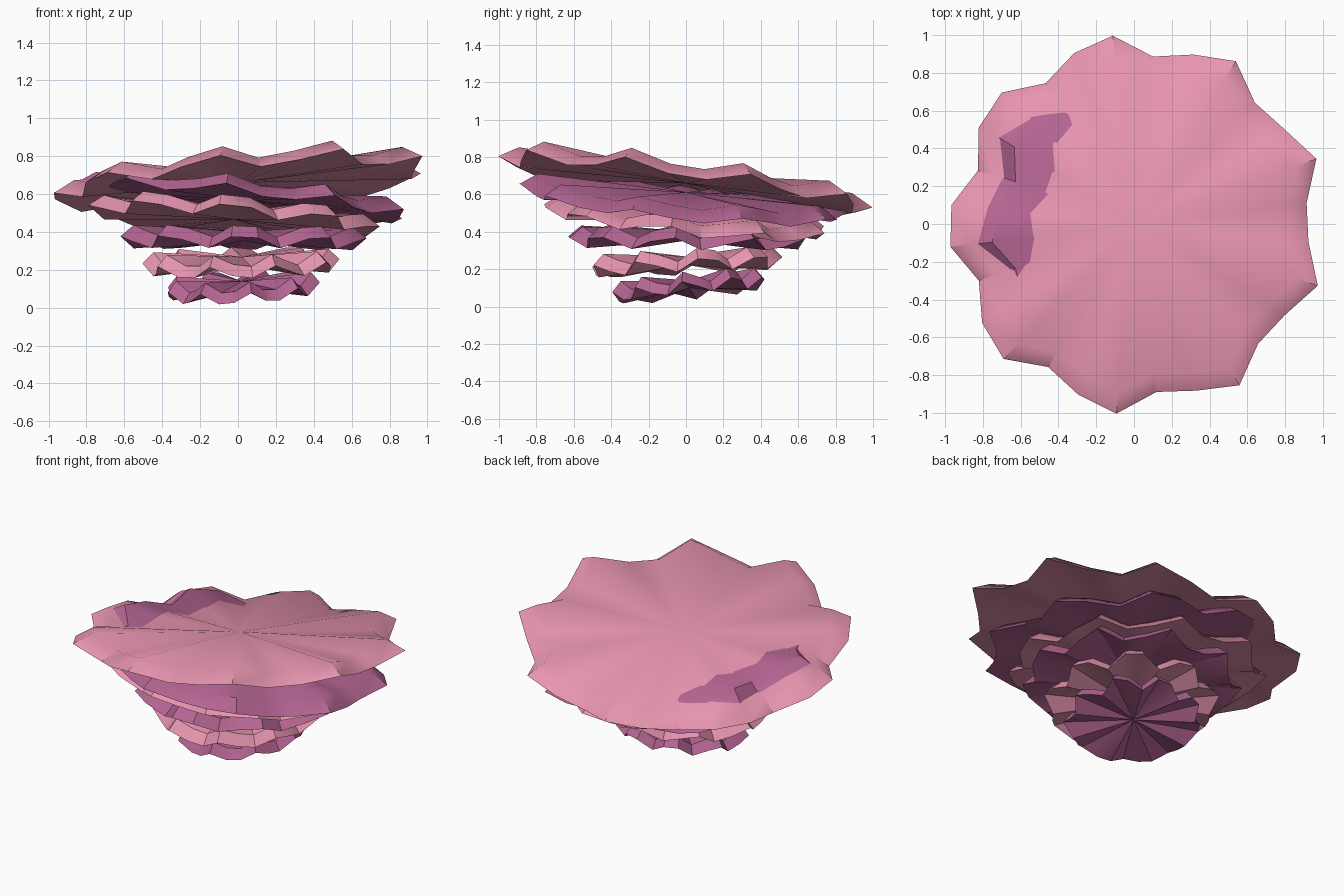
import bpy, math

if "Cube" in bpy.data.objects:
    bpy.data.objects.remove(bpy.data.objects["Cube"])

def material(name, rgb):
    m = bpy.data.materials.new(name)
    m.diffuse_color = (*rgb, 1)
    m.use_nodes = True
    m.node_tree.nodes["Principled BSDF"].inputs["Base Color"].default_value = m.diffuse_color
    return m

pink = material("pink", (0.80, 0.30, 0.43))
plum = material("plum", (0.46, 0.13, 0.29))
N, PETALS = 28, 9

def ruffled_layer(name, r, cx, cy, z, tx, ty, phase, amp, lip, mat):
    """Flared disc: wide lower rim, narrower upper rim, fan caps, tilted by tx, ty."""
    verts, faces = [], []
    for scale, lift in ((1.0, 0.0), (0.89, lip)):
        for k in range(N):
            a = math.radians(7 + k * 360 / N)
            w = math.cos(PETALS * (a - math.radians(phase)))
            rad = r * scale * (0.95 + 0.067 * w)
            x, y = rad * math.cos(a), rad * math.sin(a)
            verts.append((x + cx, y + cy, z + lift + tx * x + ty * y + amp * w))
    verts += [(cx, cy, z + 0.015), (cx, cy, z + lip)]
    for k in range(N):
        j = (k + 1) % N
        faces += [(k, j, N + j, N + k), (2 * N, j, k), (2 * N + 1, N + k, N + j)]
    me = bpy.data.meshes.new(name)
    me.from_pydata(verts, [], faces)
    me.materials.append(mat)
    ob = bpy.data.objects.new(name, me)
    bpy.context.collection.objects.link(ob)
    bpy.ops.object.select_all(action='DESELECT')
    bpy.context.view_layer.objects.active = ob
    ob.select_set(True)
    bpy.ops.object.shade_smooth_by_angle(angle=math.radians(35))

# Layers from top to bottom:
# radius, centre x, y, height, tilt x, tilt y, petal phase, wave, lip
layers = [
    (1.00, 0.01, 0.00, 0.645, 0.078, -0.135, 21, 0.036, 0.062),
    (0.88, 0.03, 0.00, 0.550, -0.095, -0.080, -97, 0.028, 0.062),
    (0.77, -0.02, 0.00, 0.450, -0.070, -0.095, -90, 0.032, 0.060),
    (0.65, 0.03, 0.01, 0.340, -0.005, -0.020, -90, 0.036, 0.060),
    (0.52, 0.02, 0.00, 0.210, 0.030, 0.060, -68, 0.038, 0.058),
    (0.41, 0.02, 0.02, 0.085, 0.050, 0.110, -83, 0.036, 0.055),
]
for i, p in enumerate(layers):
    ruffled_layer(f"ruffled_layer_{6 - i}", *p, plum if i % 2 else pink)
